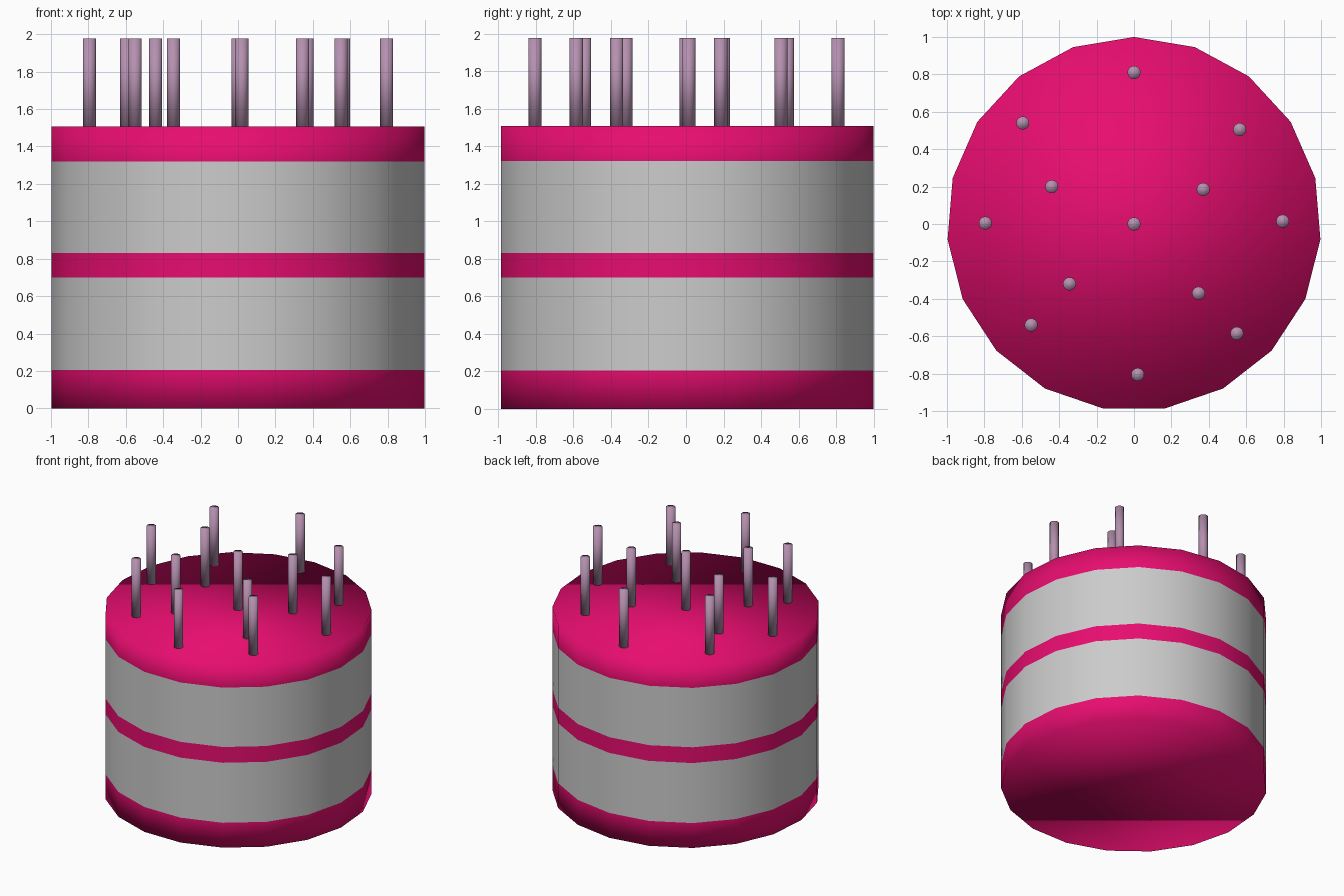
import bpy, bmesh
from math import sin, cos, tau

if "Cube" in bpy.data.objects:
    bpy.data.objects.remove(bpy.data.objects["Cube"])


def material(name, color):
    m = bpy.data.materials.new(name)
    m.diffuse_color = color
    m.use_nodes = True
    m.node_tree.nodes["Principled BSDF"].inputs["Base Color"].default_value = m.diffuse_color
    return m


def band(name, z0, z1, radius=1.0, sides=19, center=(0, 0), cap_bottom=False, cap_top=False, mat=None):
    """Smooth prism band, first corner on +y, with optional end caps."""
    bm = bmesh.new()
    rings = []
    for z in (z0, z1):
        rings.append([bm.verts.new((center[0] + radius * sin(tau * i / sides),
                                    center[1] + radius * cos(tau * i / sides), z))
                      for i in range(sides)])
    low, high = rings
    for i in range(sides):
        j = (i + 1) % sides
        bm.faces.new((low[j], low[i], high[i], high[j]))
    if cap_bottom:
        bm.faces.new(low)
    if cap_top:
        bm.faces.new(high[::-1])
    for f in bm.faces:
        f.smooth = True
    mesh = bpy.data.meshes.new(name)
    bm.to_mesh(mesh)
    bm.free()
    if mat:
        mesh.materials.append(mat)
    obj = bpy.data.objects.new(name, mesh)
    bpy.context.collection.objects.link(obj)
    return obj


pink = material("pink_icing", (0.8, 0.004, 0.16, 1))
mauve = material("candle_wax", (0.46, 0.28, 0.43, 1))

# Cake layers, bottom to top
band("bottom_icing", 0.0, 0.205, cap_bottom=True, mat=pink)
band("lower_sponge", 0.205, 0.70)
band("middle_icing", 0.70, 0.83, mat=pink)
band("upper_sponge", 0.83, 1.32)
band("top_icing", 1.32, 1.508, cap_top=True, mat=pink)

# Candles: outer ring, inner ring and centre
candles = [(0, 0.81), (0.565, 0.505), (0.795, 0.015), (0.55, -0.585), (0.02, -0.805),
           (-0.55, -0.54), (-0.795, 0.005), (-0.595, 0.54),
           (0.37, 0.185), (0.345, -0.37), (-0.345, -0.32), (-0.44, 0.2), (0, 0)]
for n, pos in enumerate(candles, 1):
    band(f"candle_{n}", 1.50, 1.977, radius=0.035, sides=19, center=pos,
         cap_bottom=True, cap_top=True, mat=mauve)
